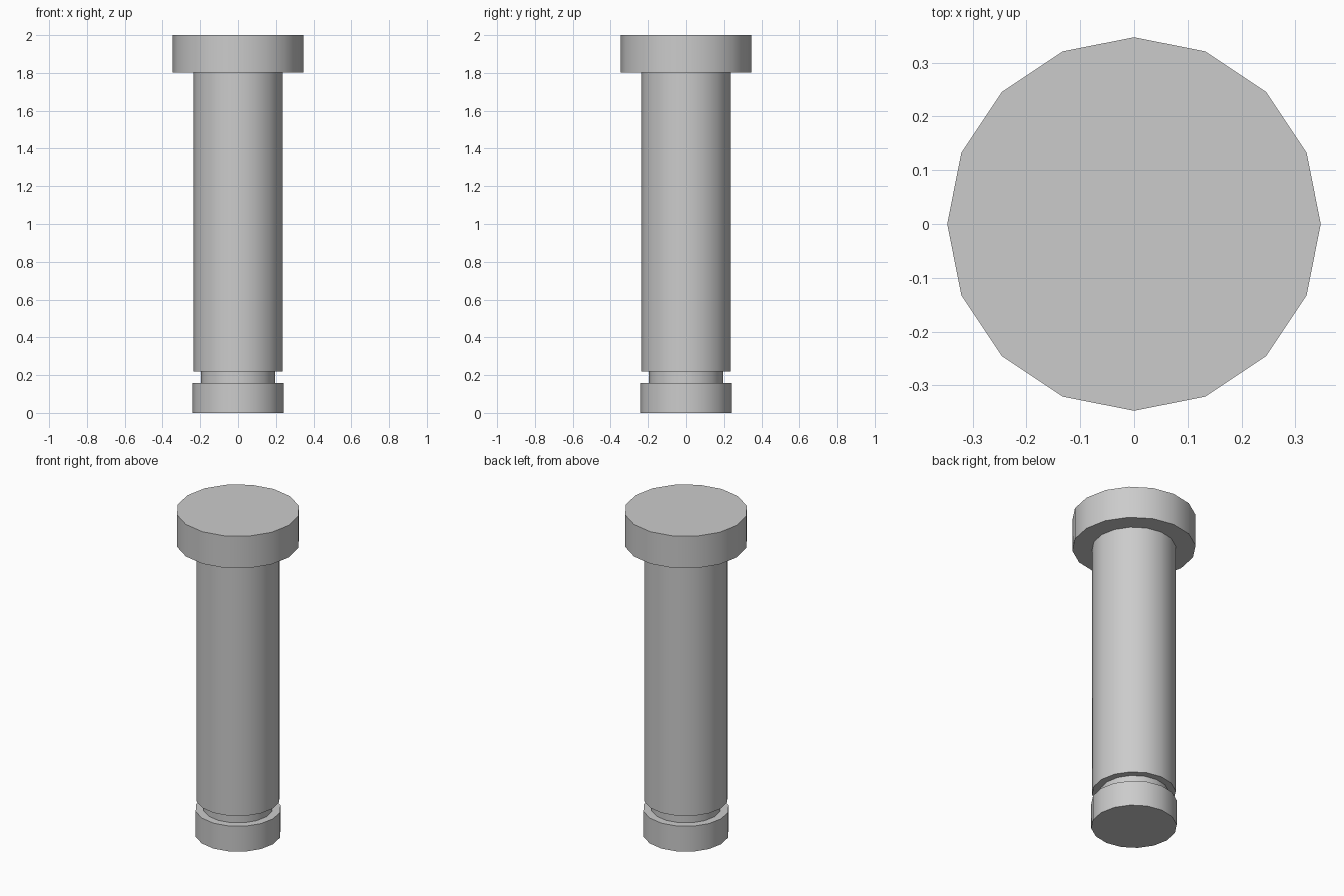
import bpy
import math

cube = bpy.data.objects.get("Cube")
if cube:
    bpy.data.objects.remove(cube, do_unlink=True)

SIDES = 16

# Plain grey metal
steel = bpy.data.materials.new("grey_steel")
steel.use_nodes = True
colour = (0.6, 0.6, 0.6, 1)
steel.diffuse_color = colour
steel.node_tree.nodes["Principled BSDF"].inputs["Base Color"].default_value = colour


def turned_part(name, profile):
    """Revolve (radius, height) points into a closed solid with flat ends."""
    verts = [(r * math.cos(math.tau * i / SIDES), r * math.sin(math.tau * i / SIDES), z)
             for r, z in profile for i in range(SIDES)]
    faces = [list(reversed(range(SIDES)))]
    for ring in range(len(profile) - 1):
        a, b = ring * SIDES, (ring + 1) * SIDES
        for i in range(SIDES):
            j = (i + 1) % SIDES
            faces.append([a + i, a + j, b + j, b + i])
    faces.append(list(range(len(verts) - SIDES, len(verts))))
    mesh = bpy.data.meshes.new(name)
    mesh.from_pydata(verts, [], faces)
    mesh.materials.append(steel)
    obj = bpy.data.objects.new(name, mesh)
    bpy.context.collection.objects.link(obj)
    bpy.ops.object.select_all(action="DESELECT")
    obj.select_set(True)
    bpy.context.view_layer.objects.active = obj
    bpy.ops.object.shade_smooth_by_angle(angle=math.radians(35))
    return obj


# Pin: end collar, retaining groove, shaft and wide head in one turned solid
FOOT, GROOVE, SHAFT, HEAD = 0.241, 0.195, 0.236, 0.347
turned_part("headed_pin", [
    (FOOT, 0), (FOOT, 0.157),
    (GROOVE, 0.157), (GROOVE, 0.218),
    (SHAFT, 0.218), (SHAFT, 1.802),
    (HEAD, 1.802), (HEAD, 2),
])
